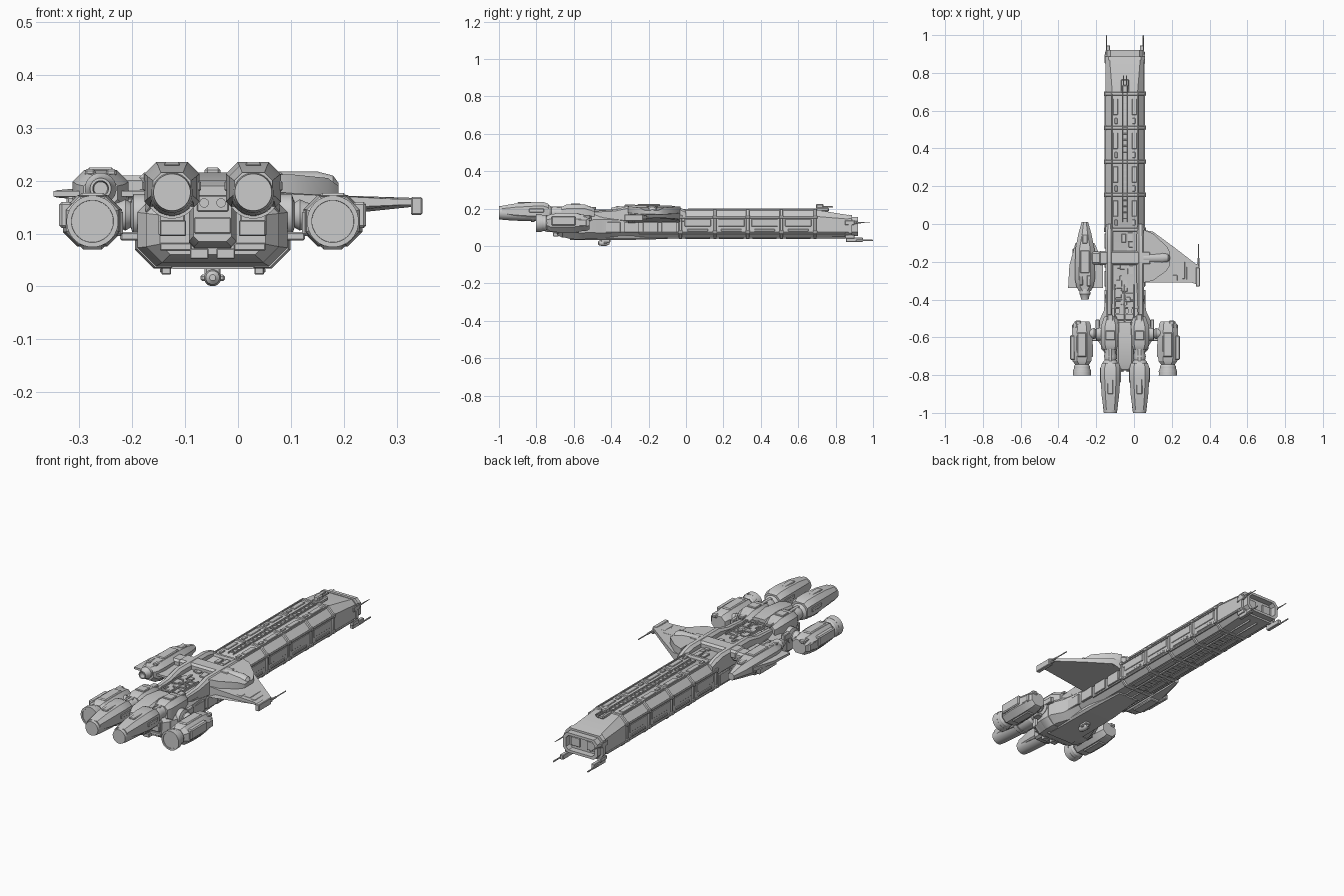
import bpy, bmesh, math, random
random.seed(4)
C = -0.048                      # centre line of the hull
SIDES = (-1, 1)


def finish(name, bm):
    bmesh.ops.recalc_face_normals(bm, faces=bm.faces)
    me = bpy.data.meshes.new(name)
    bm.to_mesh(me)
    bm.free()
    ob = bpy.data.objects.new(name, me)
    bpy.context.collection.objects.link(ob)
    return ob


def skin(name, rings):
    """Closed skin through rings of equal point count."""
    bm = bmesh.new()
    vs = [[bm.verts.new(p) for p in r] for r in rings]
    n = len(vs[0])
    for a, b in zip(vs, vs[1:]):
        for i in range(n):
            j = (i + 1) % n
            bm.faces.new((a[i], a[j], b[j], b[i]))
    bm.faces.new(vs[0])
    bm.faces.new(vs[-1])
    return finish(name, bm)


def loft(name, x, secs):
    """Chamfered box sections along y: (y, half width, z0, z1, top chamfer, bottom chamfer)."""
    rings = []
    for y, w, z0, z1, t, b in secs:
        prof = [(w - b, z0), (w, z0 + b), (w, z1 - t), (w - t, z1)]
        prof += [(-u, v) for u, v in reversed(prof)]
        rings.append([(x + u, y, v) for u, v in prof])
    return skin(name, rings)


def lathe(name, x, y, z, prof, n=24, axis='y'):
    """Revolve (offset, radius) pairs around the y or x axis."""
    rings = []
    for d, r in prof:
        ring = []
        for i in range(n):
            a = 2 * math.pi * (i + .5) / n
            u, v = r * math.cos(a), r * math.sin(a)
            ring.append((x + u, y + d, z + v) if axis == 'y' else (x + d, y + u, z + v))
        rings.append(ring)
    return skin(name, rings)


def boxes(name, items, bevel=0.002):
    """One object of bevelled boxes: (cx, cy, cz, sx, sy, sz)."""
    bm = bmesh.new()
    for cx, cy, cz, sx, sy, sz in items:
        vs = bmesh.ops.create_cube(bm, size=1)['verts']
        for v in vs:
            v.co = (cx + v.co.x * sx, cy + v.co.y * sy, cz + v.co.z * sz)
    if bevel:
        bmesh.ops.bevel(bm, geom=bm.edges[:], offset=bevel, segments=1, affect='EDGES', profile=.5)
    return finish(name, bm)


def plate(name, pts):
    """Outline of (x, y, z bottom, z top)."""
    return skin(name, [[(x, y, a) for x, y, a, b in pts], [(x, y, b) for x, y, a, b in pts]])


# long hull with open nose collar
loft("main_hull", C, [(-.45, .1, .045, .185, .03, .03), (-.02, .1, .045, .185, .03, .03),
                      (0, .102, .045, .193, .035, .03), (.7, .102, .045, .193, .035, .03),
                      (.885, .102, .05, .163, .02, .025)])
loft("nose_collar", C, [(.87, .096, .055, .155, .02, .02), (.92, .096, .055, .155, .02, .02),
                        (.92, .08, .068, .142, .014, .014), (.885, .08, .068, .142, .014, .014)])
boxes("nose_bay_detail", [(C + s * .045, .89, .105, .05, .012, .045) for s in SIDES])

# ribs round the hull with corner lugs
ribs = (-.03, .155, .33, .51, .69)
for y in ribs:
    loft("hull_rib", C, [(y - .009, .102, .042, .194, .035, .03), (y - .006, .107, .04, .198, .036, .03),
                         (y + .006, .107, .04, .198, .036, .03), (y + .009, .102, .042, .194, .035, .03)])
boxes("rib_lugs", [(C + s * .104, y, z, .014, .024, .016) for s in SIDES for y in ribs for z in (.075, .155)])
loft("nose_rib", C, [(.868, .106, .046, .168, .02, .025), (.888, .106, .046, .165, .02, .025)])

# panels on each hull bay
top, side, under = [], [], []
for y in (.0625, .2425, .42, .6):
    for s in SIDES:
        top += [(C + s * .05, y + .02, .194, .026, .085, .006), (C + s * .047, y - .055, .194, .016, .03, .008)]
        side += [(C + s * .102, y, .125, .006, .14, .04), (C + s * .102, y, .085, .008, .11, .012)]
        under += [(C + s * .045, y, .044, .03, .13, .008)]
    under += [(C, y + d, .044, .04, .03, .012) for d in (-.055, -.015, .025, .06)]
boxes("top_panels", top)
boxes("side_panels", side)
boxes("under_panels", under)
boxes("hull_rails", [(C + s * .07, .33, .194, .006, .72, .01) for s in SIDES]
      + [(C + s * .104, .33, .152, .006, .72, .008) for s in SIDES]
      + [(C + s * .1, .3, .068, .008, 1.1, .008) for s in SIDES]
      + [(C + s * .022, .2, .043, .005, 1.3, .01) for s in SIDES], .001)

# ladder spine and forward turret
boxes("spine_ladder", [(C + s * .014, .36, .196, .005, .7, .01) for s in SIDES]
      + [(C, .03 + .032 * i, .196, .028, .006, .008) for i in range(22)], .001)
boxes("turret_base", [(C, .73, .195, .044, .07, .02), (C, .715, .212, .03, .04, .026)], .005)
boxes("turret_barrels", [(C + s * .008, .755, .21, .006, .06, .007) for s in SIDES], .001)

# nose prongs
for s in SIDES:
    lathe("upper_prong", C + s * .098, .85, .125, [(0, .008), (.06, .008), (.065, .004), (.135, .0015)], 8)
    boxes("lower_prong", [(C + s * .088, .9, .034, .018, .09, .024), (C + s * .097, .955, .03, .006, .09, .008)])
    boxes("prong_mount", [(C + s * .092, .875, .05, .02, .05, .02), (C + s * .1, .875, .125, .014, .05, .024)])

# rear body flare and tail
loft("rear_body", C, [(-.36, .1, .042, .17, .03, .03), (-.46, .112, .04, .172, .03, .03),
                      (-.52, .14, .038, .175, .035, .035), (-.62, .142, .038, .175, .035, .035),
                      (-.645, .126, .045, .168, .03, .03), (-.66, .126, .045, .168, .03, .03),
                      (-.69, .1, .06, .155, .02, .02)])
loft("rear_body_band", C, [(-.6, .143, .036, .178, .036, .035), (-.59, .147, .034, .182, .036, .035),
                           (-.55, .147, .034, .182, .036, .035), (-.54, .143, .036, .178, .036, .035)])
loft("belly_keel", C, [(-.62, .085, .033, .06, .005, .01), (-.3, .08, .033, .06, .005, .01),
                       (-.1, .06, .038, .06, .005, .005)])
loft("tail_block", C, [(-.77, .036, .085, .19, .01, .01), (-.74, .045, .075, .2, .01, .01),
                       (-.62, .045, .07, .215, .01, .01), (-.52, .04, .08, .205, .01, .01)])
boxes("tail_details", [(C, -.77, .157, .06, .012, .03), (C, -.765, .115, .07, .02, .03)]
      + [(C + s * .025, -.695, .062, .035, .03, .02) for s in SIDES]
      + [(C + s * .075, -.69, .11, .05, .04, .03) for s in SIDES]
      + [(C + s * .07, -.68, .075, .06, .03, .015) for s in SIDES])
for s in SIDES:
    lathe("tail_light", C + s * .016, -.775, .158, [(-.008, .006), (-.008, .009), (.01, .009)], 12)

# open deck with frames and side rails
boxes("deck_grid", [(C + s * .05, -.42, .188, .008, .2, .014) for s in SIDES]
      + [(C, -.335 - .035 * i, .187, .1, .008, .01) for i in range(6)]
      + [(C, -.42, .188, .008, .2, .012)], .001)
boxes("deck_blocks", [(C + random.uniform(-.035, .035), random.uniform(-.5, -.05), .186,
                       random.uniform(.01, .03), random.uniform(.015, .05), .012) for i in range(26)], .001)
for s in SIDES:
    loft("saddle_rail", C + s * .083, [(-.52, .014, .14, .185, .005, .003), (-.38, .017, .14, .195, .008, .003),
         (-.3, .021, .13, .217, .012, .003), (-.08, .021, .13, .217, .012, .003),
         (-.03, .02, .13, .205, .012, .003), (.0, .017, .13, .19, .01, .003)])
    boxes("rear_side_panels", [(C + s * .102, y, .1, .014, .08, .055) for y in (-.09, -.19, -.29, -.39)])

# cross beam holding pod and wing
boxes("cross_beam", [(C, -.18, .193, .28, .076, .044), (-.19, -.18, .185, .08, .07, .05)], .01)
plate("wing_housing", [(.05, -.03, .14, .212), (.1, -.05, .14, .212), (.175, -.12, .15, .205),
                       (.19, -.15, .15, .19), (.19, -.22, .15, .19), (.17, -.25, .15, .205),
                       (.1, -.3, .14, .212), (.05, -.31, .14, .212)])
lathe("wing_joint", .05, -.18, .188, [(0, .03), (.1, .03), (.13, .022), (.14, .008)], 16, 'x')

# right wing with tip gun
plate("wing", [(.04, -.03, .12, .18), (.1, -.04, .145, .175), (.215, -.125, .15, .17), (.345, -.225, .152, .167),
               (.345, -.325, .154, .165), (.305, -.31, .154, .165), (.09, -.31, .145, .175), (.04, -.31, .12, .18)])
boxes("wing_panels", [(.235, -.245, .16, .07, .09, .019), (.18, -.285, .16, .1, .03, .022),
                      (.29, -.26, .16, .025, .07, .016)], .002)
boxes("wing_tip_gun", [(.338, -.28, .152, .022, .1, .034), (.338, -.225, .15, .014, .03, .02)], .003)
lathe("wing_gun_barrel", .342, -.23, .152, [(0, .005), (.05, .005), (.052, .003), (.125, .003)], 8)

# left pod
px = -.26
loft("pod_body", px, [(.01, .017, .15, .185, .01, .01), (-.05, .034, .14, .203, .02, .02),
                      (-.13, .05, .13, .218, .022, .025), (-.29, .053, .125, .22, .022, .025),
                      (-.33, .045, .13, .213, .02, .02), (-.355, .032, .145, .21, .02, .02)])
lathe("pod_nozzle", px, -.4, .185, [(.06, .026), (.03, .03), (.02, .024), (0, .02), (0, .015), (.025, .013)], 20)
plate("pod_fins", [(-.349, -.34, .17, .18), (-.342, -.22, .168, .182), (-.31, -.1, .165, .185),
                   (-.21, -.1, .165, .185), (-.165, -.2, .165, .185), (-.165, -.34, .17, .18)])
boxes("pod_panels", [(px, -.2, .219, .05, .12, .012), (px + .02, -.3, .215, .02, .06, .014),
                     (px - .02, -.3, .215, .02, .05, .014), (px - .055, -.2, .155, .02, .14, .03),
                     (px + .055, -.22, .15, .02, .12, .03), (px, -.08, .208, .03, .05, .012),
                     (px, -.22, .125, .05, .14, .016)], .004)

for s in SIDES:
    # upper main engines
    ex = C + s * .077
    lathe("main_engine_core", ex, -1, .178, [(0, .032), (0, .035), (.03, .039), (.12, .044), (.24, .046),
          (.27, .04), (.28, .03), (.3, .034), (.32, .029), (.34, .034), (.36, .038), (.47, .04), (.5, .03)], 28)
    loft("main_engine_shell", ex, [(-.985, .036, .17, .215, .015, .004), (-.91, .046, .16, .228, .02, .006),
         (-.82, .052, .15, .235, .022, .01), (-.76, .052, .15, .235, .022, .01), (-.735, .044, .155, .225, .02, .01)])
    loft("main_engine_collar", ex, [(-.665, .038, .14, .21, .015, .015), (-.64, .05, .12, .222, .022, .02),
         (-.54, .05, .11, .222, .022, .02), (-.49, .032, .12, .2, .015, .015)])
    lathe("main_engine_ring", ex, -.83, .178, [(0, .046), (0, .05), (.02, .05), (.02, .046)], 28)
    boxes("main_engine_fittings", [(ex, -.86, .231, .03, .08, .008), (ex + s * .05, -.8, .19, .01, .08, .02),
          (ex - s * .05, -.8, .19, .01, .08, .02), (ex, -.59, .223, .05, .05, .01), (ex, -.51, .203, .03, .06, .014),
          (ex, -.69, .205, .02, .08, .014), (ex, -.68, .12, .05, .05, .05)], .003)

    # side engines on ball joints
    ox = C + s * .2275
    lathe("side_engine_nozzle", ox, -.8, .123, [(0, .047), (.02, .049), (.035, .043), (.045, .043), (.06, .034),
          (.1, .034), (.1, .02), (.06, .02), (.06, .036), (.0, .041)][:6], 28)
    lathe("side_engine_lip", ox, -.803, .123, [(.03, .047), (0, .049), (0, .04), (.03, .036)], 28)
    loft("side_engine_body", ox, [(-.745, .036, .09, .16, .02, .02), (-.725, .05, .078, .17, .025, .025),
         (-.66, .056, .075, .173, .028, .028), (-.6, .056, .075, .173, .028, .028),
         (-.53, .046, .082, .166, .024, .024), (-.515, .038, .09, .158, .02, .02)])
    boxes("side_engine_armour", [(ox + s * .05, -.655, .135, .026, .13, .05), (ox, -.64, .172, .05, .13, .01),
          (ox - s * .05, -.67, .12, .016, .07, .05), (ox + s * .045, -.56, .125, .016, .06, .04),
          (ox, -.63, .075, .045, .12, .01), (ox + s * .02, -.53, .155, .03, .04, .02)], .005)
    lathe("engine_strut", C, -.58, .135, [(s * .12, .04), (s * .15, .04), (s * .155, .024),
                                          (s * .165, .03), (s * .178, .024), (s * .2, .02)], 20, 'x')
    boxes("strut_bracket", [(C + s * .155, -.6, .095, .04, .04, .016), (C + s * .145, -.53, .15, .02, .05, .03)], .003)

# belly sensor
lathe("belly_sensor", C, -.44, .0165, [(-.03, .006), (-.024, .013), (-.01, .0165), (.012, .0165), (.03, .008)], 16)
boxes("belly_sensor_mount", [(C, -.43, .03, .03, .05, .02), (C, -.43, .016, .046, .018, .012)], .003)

# smooth curved parts, keep hard edges
for ob in bpy.context.scene.objects:
    ob.select_set(True)
    bpy.context.view_layer.objects.active = ob
bpy.ops.object.shade_smooth_by_angle(angle=math.radians(28))
